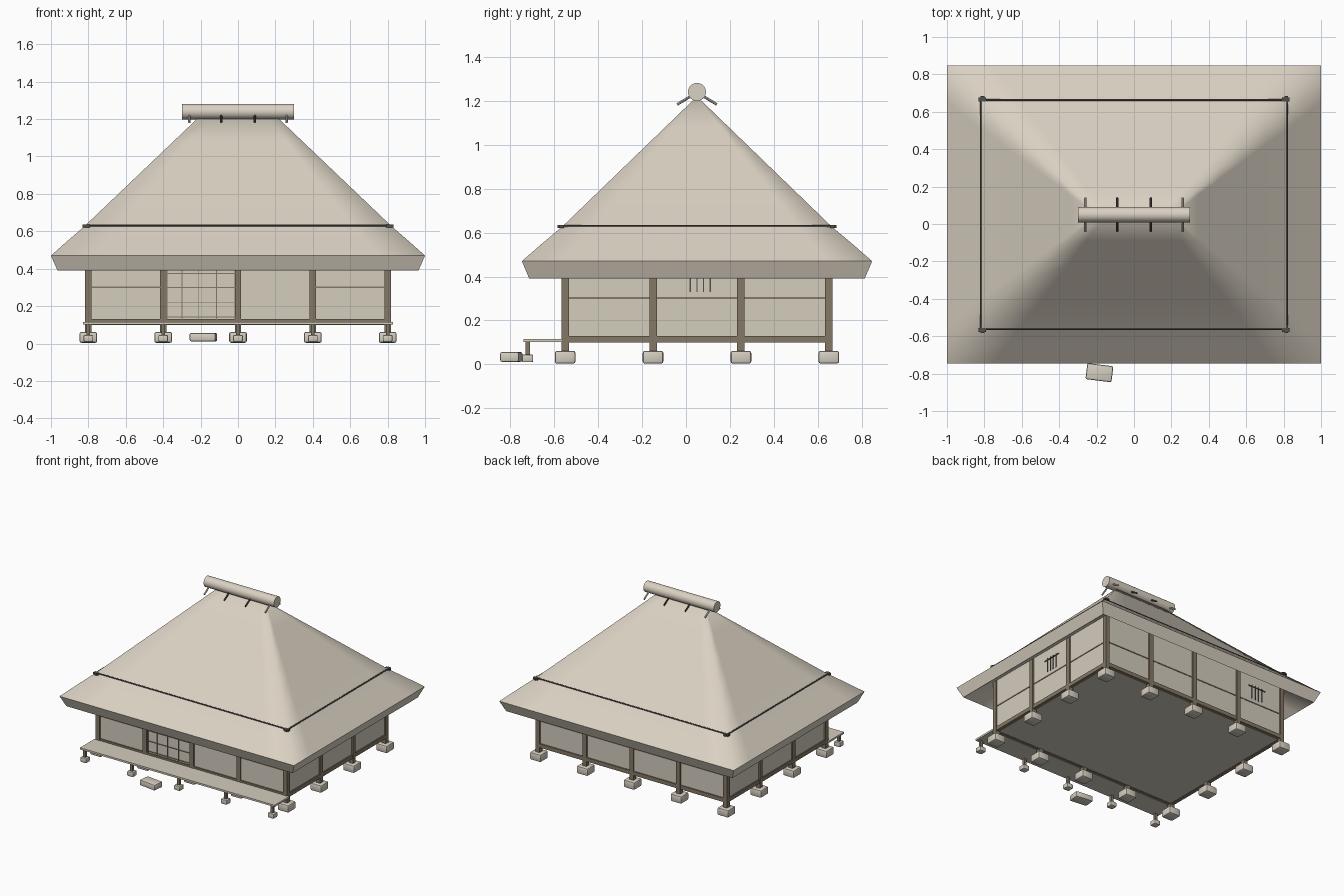
import bpy, bmesh, math
from mathutils import Vector, Matrix

if "Cube" in bpy.data.objects:
    bpy.data.objects.remove(bpy.data.objects["Cube"])

CY = 0.05                                   # depth centre of the house
XS = [-0.8, -0.4, 0.0, 0.4, 0.8]            # post columns
YS = [-0.55, -0.15, 0.25, 0.65]             # post rows


def material(name, col):
    m = bpy.data.materials.new(name)
    m.diffuse_color = (*col, 1)
    m.use_nodes = True
    m.node_tree.nodes["Principled BSDF"].inputs["Base Color"].default_value = m.diffuse_color
    return m


THATCH = material("thatch straw", (0.70, 0.635, 0.54))
PLASTER = material("pale plaster", (0.66, 0.61, 0.515))
STONE = material("pale stone", (0.67, 0.62, 0.53))
WOOD = material("weathered wood", (0.235, 0.19, 0.132))
DARK = material("dark cord", (0.085, 0.08, 0.068))


def finish(name, bm, mat, smooth=None):
    bmesh.ops.recalc_face_normals(bm, faces=bm.faces)
    me = bpy.data.meshes.new(name)
    bm.to_mesh(me)
    bm.free()
    me.materials.append(mat)
    ob = bpy.data.objects.new(name, me)
    bpy.context.collection.objects.link(ob)
    if smooth:
        bpy.ops.object.select_all(action='DESELECT')
        ob.select_set(True)
        bpy.context.view_layer.objects.active = ob
        bpy.ops.object.shade_smooth_by_angle(angle=math.radians(smooth))
    return ob


def boxes(name, items, mat, bevel=0, turn=0):
    """items: (x0, x1, y0, y1, z0, z1) blocks joined in one object"""
    bm = bmesh.new()
    for x0, x1, y0, y1, z0, z1 in items:
        c = Vector(((x0 + x1) / 2, (y0 + y1) / 2, (z0 + z1) / 2))
        mtx = (Matrix.Translation(c) @ Matrix.Rotation(turn, 4, 'Z')
               @ Matrix.Diagonal((x1 - x0, y1 - y0, z1 - z0, 1)))
        bmesh.ops.create_cube(bm, size=1, matrix=mtx)
    if bevel:
        bmesh.ops.bevel(bm, geom=bm.edges[:], offset=bevel, segments=2,
                        profile=0.5, affect='EDGES')
    return finish(name, bm, mat, 40 if bevel else None)


def rods(name, pairs, r, mat, sides=8):
    bm = bmesh.new()
    for a, b in pairs:
        a, b = Vector(a), Vector(b)
        d = b - a
        mtx = (Matrix.Translation((a + b) / 2)
               @ d.to_track_quat('Z', 'Y').to_matrix().to_4x4())
        bmesh.ops.create_cone(bm, cap_ends=True, segments=sides, radius1=r,
                              radius2=r, depth=d.length, matrix=mtx)
    return finish(name, bm, mat, 40)


# Thatched roof: rectangular rings lofted from under the eave to the ridge
def ring(bm, hx, hy, z, n=8):
    corners = [(-hx, -hy), (hx, -hy), (hx, hy), (-hx, hy)]
    vs = []
    for i in range(4):
        a, b = Vector(corners[i]), Vector(corners[(i + 1) % 4])
        for k in range(n):
            p = a.lerp(b, k / n)
            vs.append(bm.verts.new((p.x, p.y + CY, z)))
    return vs


profile = [(0.78, 0.58, 0.53), (0.965, 0.763, 0.39), (1.0, 0.797, 0.47),
           (0.91, 0.705, 0.55), (0.82, 0.612, 0.628)]
for i in range(1, 6):
    t = i / 5
    profile.append((0.82 - 0.60 * t, 0.612 - 0.592 * t, 0.628 + 0.572 * t))
bm = bmesh.new()
rings = [ring(bm, *p) for p in profile]
for a, b in zip(rings, rings[1:]):
    for i in range(len(a)):
        j = (i + 1) % len(a)
        bm.faces.new((a[i], a[j], b[j], b[i]))
bm.faces.new(rings[-1])
finish("thatched_roof", bm, THATCH, 65)

# Ridge roll and the crossed sticks under it
rods("ridge_roll", [((-0.3, CY, 1.24), (0.3, CY, 1.24))], 0.041, THATCH, 24)


def ridge_sticks(xs):
    return [((x, CY, 1.238), (x, CY + s * 0.09, 1.183))
            for x in xs for s in (-1, 1)]


rods("ridge_inner_sticks", ridge_sticks((-0.09, 0.09)), 0.006, DARK)
rods("ridge_outer_sticks", ridge_sticks((-0.26, 0.26)), 0.006, THATCH)

# Cord around the roof with corner ties
cx, cy, cz = 0.818, 0.612, 0.63
cord = []
for s in (-1, 1):
    cord.append(((-cx, CY + s * cy, cz), (cx, CY + s * cy, cz)))
    cord.append(((s * cx, CY - cy, cz), (s * cx, CY + cy, cz)))
rods("roof_cord", cord, 0.005, DARK)
ties = []
for sx in (-1, 1):
    for sy in (-1, 1):
        x, y = sx * 0.812, CY + sy * 0.612
        ties.append((x - 0.02, x + 0.02, y - 0.007, y + 0.015, 0.62, 0.635)
                    if sy > 0 else
                    (x - 0.02, x + 0.02, y - 0.015, y + 0.007, 0.62, 0.635))
        ties.append((x - 0.008, x + 0.012, y - 0.022, y + 0.022, 0.62, 0.635))
boxes("roof_cord_ties", ties, DARK)

# Posts on the outer grid, each on a foundation stone
outer = [(x, y) for x in XS for y in YS
         if abs(x) > 0.7 or y in (YS[0], YS[-1])]
boxes("wall_posts", [(x - .017, x + .017, y - .017, y + .017, .055, .56)
                     for x, y in outer], WOOD)
boxes("foundation_stones", [(x - .047, x + .047, y - .047, y + .047, .004, .062)
                            for x, y in outer], STONE, 0.01)

# Floor, ground sills and plaster walls
x1, y0, y1 = 0.8, YS[0], YS[-1]
boxes("floor", [(-x1, x1, y0, y1, 0.102, 0.118)], PLASTER)


def frame(z0, z1, w):
    """four beams around the outer wall line"""
    return [(-x1, x1, y0 - w, y0 + w, z0, z1), (-x1, x1, y1 - w, y1 + w, z0, z1),
            (-x1 - w, -x1 + w, y0, y1, z0, z1), (x1 - w, x1 + w, y0, y1, z0, z1)]


boxes("ground_sills", frame(0.10, 0.13, 0.015), WOOD)
boxes("plaster_walls", frame(0.12, 0.56, 0.006), PLASTER)

# Thin middle rails on every bay except the two entrance bays
w, za, zb = 0.009, 0.297, 0.306
boxes("middle_rails", [(-x1, -0.4, y0 - w, y0 + w, za, zb),
                       (0.4, x1, y0 - w, y0 + w, za, zb),
                       (-x1, x1, y1 - w, y1 + w, za, zb),
                       (-x1 - w, -x1 + w, y0, y1, za, zb),
                       (x1 - w, x1 + w, y0, y1, za, zb)], WOOD)

# Sliding lattice door in the left entrance bay
yd = y0 - 0.008
door = [(x - .002, x + .002, yd - .004, yd + .004, .13, .44)
        for x in (-.375, -.30, -.21, -.115, -.02)]
door += [(-.38, -.015, yd - .004, yd + .004, z - .002, z + .002)
         for z in (.142, .22, .30, .375)]
boxes("lattice_door", door, WOOD)

# Barred windows high on the right and back walls
bars = []
for k in range(4):
    y = 0.02 + k * 0.03
    bars.append((x1 + .005, x1 + .011, y - .003, y + .003, .33, .44))
    x = -0.62 + k * 0.03
    bars.append((x - .003, x + .003, y1 + .005, y1 + .011, .33, .44))
bars.append((x1 + .005, x1 + .012, -0.01, 0.14, .425, .431))
bars.append((-0.65, -0.50, y1 + .005, y1 + .012, .425, .431))
boxes("window_bars", bars, DARK)

# Front porch with short legs on small stones, and a step stone
boxes("porch_deck", [(-0.83, 0.83, -0.74, -0.56, 0.102, 0.116)], PLASTER)
boxes("porch_legs", [(x - .01, x + .01, -.73, -.71, .04, .105) for x in XS], WOOD)
boxes("porch_stones", [(x - .026, x + .026, -.747, -.695, .01, .046)
                       for x in XS], STONE, 0.007)
boxes("step_stone", [(-0.255, -0.115, -0.838, -0.752, 0.012, 0.056)], STONE,
      0.008, math.radians(-7))
